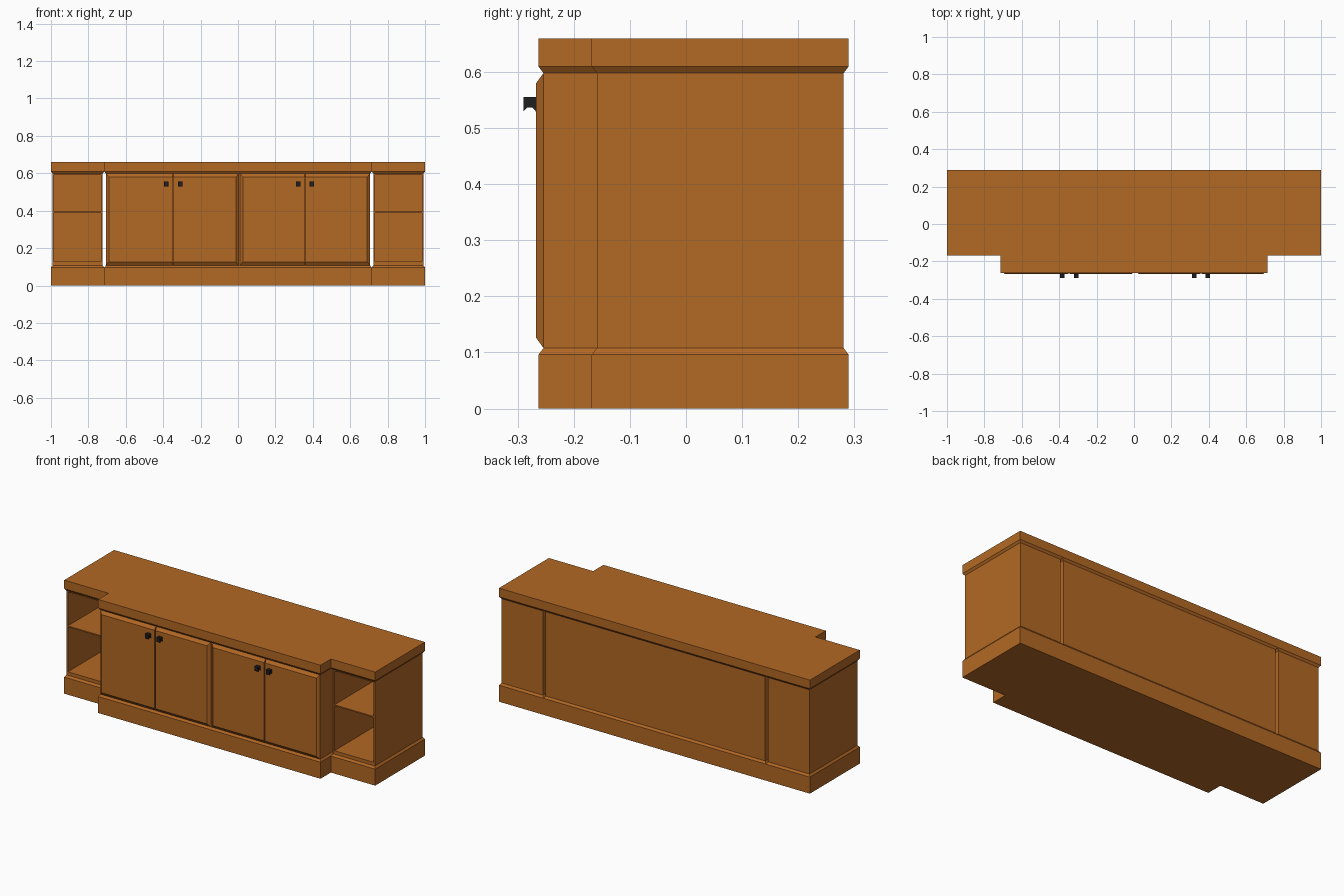
import bpy

if "Cube" in bpy.data.objects:
    bpy.data.objects.remove(bpy.data.objects["Cube"])


def material(name, rgb):
    m = bpy.data.materials.new(name)
    m.diffuse_color = (*rgb, 1)
    m.use_nodes = True
    m.node_tree.nodes["Principled BSDF"].inputs["Base Color"].default_value = m.diffuse_color
    return m


WOOD = material("warm wood", (0.45, 0.138, 0.018))
BLACK = material("black metal", (0.013, 0.013, 0.015))


def mesh(name, verts, faces, mat):
    me = bpy.data.meshes.new(name)
    me.from_pydata(verts, [], faces)
    me.materials.append(mat)
    ob = bpy.data.objects.new(name, me)
    bpy.context.collection.objects.link(ob)
    return ob


def loft(name, rings, mat):
    """Closed solid through a list of rings with equal point counts."""
    n = len(rings[0])
    verts = [p for r in rings for p in r]
    faces = [tuple(reversed(range(n))),
             tuple(range(n * (len(rings) - 1), n * len(rings)))]
    for k in range(len(rings) - 1):
        for i in range(n):
            j = (i + 1) % n
            faces.append((k * n + i, k * n + j, (k + 1) * n + j, (k + 1) * n + i))
    return mesh(name, verts, faces, mat)


def rect(x0, x1, y0, y1, z, d=0.0):
    return [(x0 + d, y0 + d, z), (x1 - d, y0 + d, z),
            (x1 - d, y1 - d, z), (x0 + d, y1 - d, z)]


def box(name, x0, x1, y0, y1, z0, z1):
    return loft(name, [rect(x0, x1, y0, y1, z0), rect(x0, x1, y0, y1, z1)], WOOD)


INSET, BACK = 0.009, 0.29
Z_BASE, Z_LOW, Z_HIGH, Z_LIP, Z_TOP = 0.096, 0.108, 0.598, 0.61, 0.66


def plinth_and_top(name, x0, x1, y0):
    # chamfered plinth and mirrored chamfered worktop
    r = lambda z, d=0.0: rect(x0, x1, y0, BACK, z, d)
    loft(name + "_plinth", [r(0), r(Z_BASE), r(Z_LOW, INSET)], WOOD)
    loft(name + "_top", [r(Z_HIGH, INSET), r(Z_LIP), r(Z_TOP)], WOOD)


# centre cabinet
plinth_and_top("centre", -0.715, 0.715, -0.263)
box("centre_carcass", -0.706, 0.706, -0.254, BACK - INSET, Z_LOW, Z_HIGH)


# doors: raised panels, chamfered except where a pair meets
def door(name, x0, x1, chamfer_left, chamfer_right):
    c, h = 0.015, 0.018
    f0, f1 = x0 + c * chamfer_left, x1 - c * chamfer_right
    yb, yf = -0.254, -0.267
    back = [(x0, yb, Z_LOW), (x0, yb, Z_HIGH), (x1, yb, Z_HIGH), (x1, yb, Z_LOW)]
    front = [(f0, yf, Z_LOW + h), (f0, yf, Z_HIGH - h),
             (f1, yf, Z_HIGH - h), (f1, yf, Z_LOW + h)]
    loft(name, [front, back], WOOD)


# pulls: notched block extruded sideways
def pull(name, x):
    prof = [(-0.267, 0.529), (-0.267, 0.555), (-0.29, 0.555),
            (-0.29, 0.529), (-0.283, 0.537), (-0.274, 0.537)]
    loft(name, [[(x + s * 0.012, y, z) for y, z in reversed(prof)] for s in (-1, 1)], BLACK)


for side, x0, mid, x1 in (("left", -0.706, -0.347, 0.003),
                          ("right", 0.011, 0.358, 0.706)):
    door(side + "_pair_door_a", x0, mid - 0.003, 1, 0)
    door(side + "_pair_door_b", mid + 0.003, x1, 0, 1)
    pull(side + "_pull_a", mid - 0.037)
    pull(side + "_pull_b", mid + 0.037)

# open shelf units at both ends
T = 0.008
for side, x0, x1 in (("left", -1.0, -0.715), ("right", 0.715, 1.0)):
    plinth_and_top(side + "_shelf_unit", x0, x1, -0.168)
    a, b, f, k = x0 + INSET, x1 - INSET, -0.159, BACK - INSET
    box(side + "_wall_a", a, a + T, f, k, Z_LOW, Z_HIGH)
    box(side + "_wall_b", b - T, b, f, k, Z_LOW, Z_HIGH)
    box(side + "_back_panel", a + T, b - T, k - T, k, Z_LOW, Z_HIGH)
    box(side + "_floor", a + T, b - T, f, k - T, Z_LOW, 0.128)
    box(side + "_shelf", a + T, b - T, f, k - T, 0.388, 0.395)
    box(side + "_ceiling", a + T, b - T, f, k - T, 0.592, Z_HIGH)
